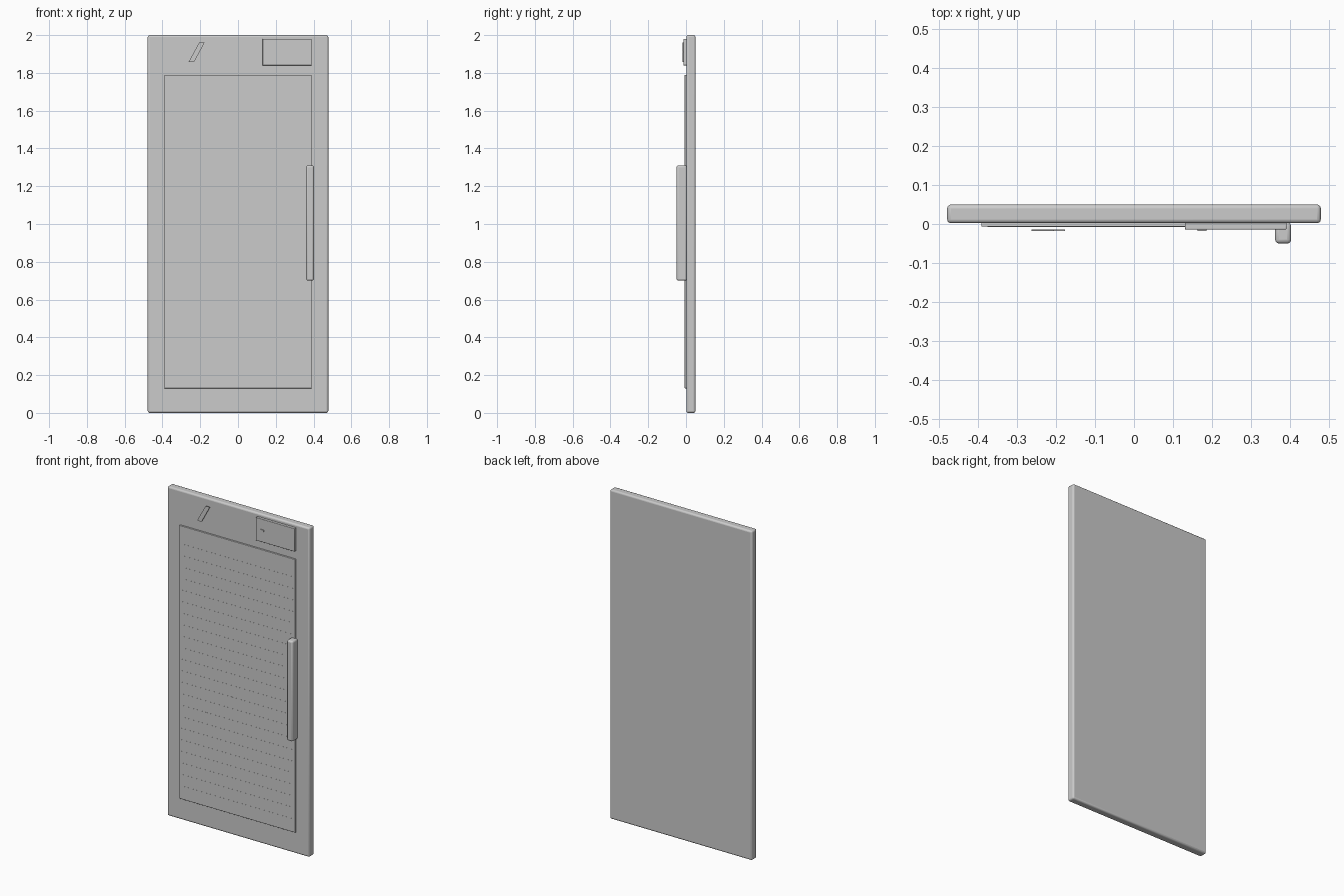
import bpy, bmesh, math

old = bpy.data.objects.get("Cube")
if old:
    bpy.data.objects.remove(old, do_unlink=True)

grey = bpy.data.materials.new("light_grey")
grey.use_nodes = True
colour = (0.6, 0.6, 0.6, 1)
grey.diffuse_color = colour
grey.node_tree.nodes["Principled BSDF"].inputs["Base Color"].default_value = colour


def plate(name, outline, front, back, bevel=0, segments=3):
    """Extrude an x-z outline from the front y to the back y."""
    bm = bmesh.new()
    face = bm.faces.new([bm.verts.new((x, front, z)) for x, z in outline])
    moved = bmesh.ops.extrude_face_region(bm, geom=[face])["geom"]
    verts = [v for v in moved if isinstance(v, bmesh.types.BMVert)]
    bmesh.ops.translate(bm, verts=verts, vec=(0, back - front, 0))
    bmesh.ops.recalc_face_normals(bm, faces=bm.faces)
    mesh = bpy.data.meshes.new(name)
    bm.to_mesh(mesh)
    bm.free()
    mesh.materials.append(grey)
    obj = bpy.data.objects.new(name, mesh)
    bpy.context.collection.objects.link(obj)
    if bevel:
        mod = obj.modifiers.new("rounded_edges", "BEVEL")
        mod.width, mod.segments = bevel, segments
        bpy.ops.object.select_all(action="DESELECT")
        obj.select_set(True)
        bpy.context.view_layer.objects.active = obj
        bpy.ops.object.shade_smooth_by_angle(angle=math.radians(35))
    return obj


def rect(x0, x1, z0, z1):
    return [(x0, z0), (x1, z0), (x1, z1), (x0, z1)]


# Door slab, raised panel, display and handle
plate("door_slab", rect(-0.478, 0.478, 0, 2), 0.002, 0.05, 0.01)
plate("raised_panel", rect(-0.39, 0.39, 0.13, 1.79), -0.007, 0.004, 0.002, 2)
plate("display", rect(0.13, 0.39, 1.84, 1.98), -0.014, 0.004, 0.002, 2)
plate("handle", rect(0.361, 0.402, 0.70, 1.31), -0.05, 0.004, 0.01)

# Fine horizontal ribs across the panel
for i in range(22):
    z = 0.21 + i * 0.07
    plate(f"panel_rib_{i + 1}", rect(-0.375, 0.375, z - 0.0015, z + 0.0015), -0.0076, -0.006)

# Slanted badge and small indicator on the display
plate("slanted_badge", [(-0.262, 1.857), (-0.233, 1.857), (-0.177, 1.96), (-0.206, 1.96)],
      -0.018, -0.014)
plate("display_indicator", rect(0.162, 0.185, 1.905, 1.917), -0.018, -0.012)
